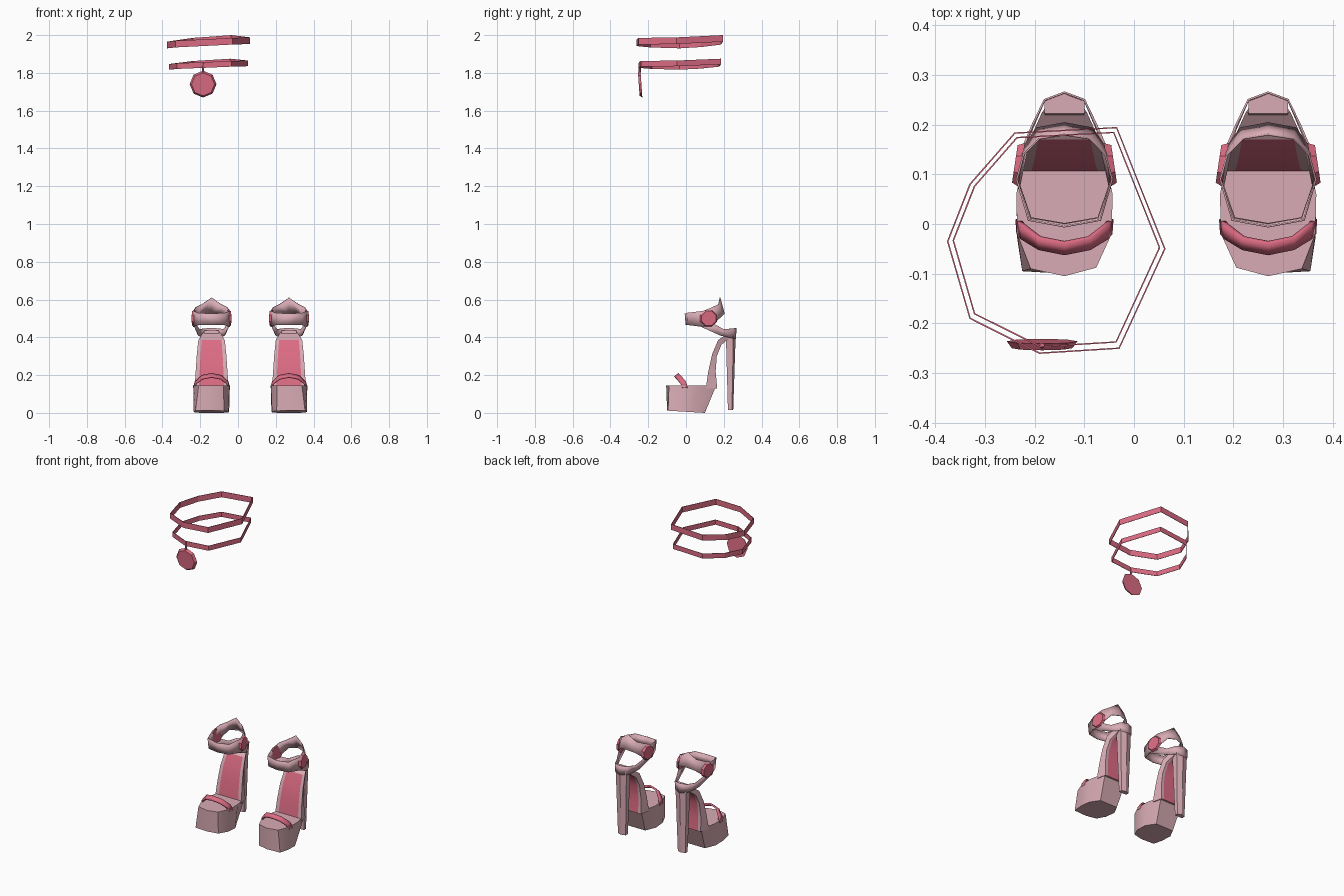
import bpy, bmesh, math
from mathutils import Matrix, Vector

cube = bpy.data.objects.get("Cube")
if cube:
    bpy.data.objects.remove(cube, do_unlink=True)


def material(name, color):
    mat = bpy.data.materials.new(name)
    mat.use_nodes = True
    mat.diffuse_color = color
    mat.node_tree.nodes["Principled BSDF"].inputs["Base Color"].default_value = color
    return mat


BLUSH = material("blush leather", (0.69, 0.41, 0.46, 1))
ROSE = material("rose trim", (0.72, 0.15, 0.23, 1))


def finish(name, bm, mats, thickness=0, smooth=30):
    """Turn a bmesh into a shaded object, thickened if it is a sheet."""
    bmesh.ops.recalc_face_normals(bm, faces=bm.faces)
    mesh = bpy.data.meshes.new(name)
    bm.to_mesh(mesh)
    bm.free()
    obj = bpy.data.objects.new(name, mesh)
    bpy.context.collection.objects.link(obj)
    for mat in mats:
        mesh.materials.append(mat)
    if thickness:
        solid = obj.modifiers.new("thickness", "SOLIDIFY")
        solid.thickness = thickness
        solid.offset = 0
    if smooth:
        bpy.ops.object.select_all(action="DESELECT")
        obj.select_set(True)
        bpy.context.view_layer.objects.active = obj
        bpy.ops.object.shade_smooth_by_angle(angle=math.radians(smooth))
    return obj


def skin(rows, closed=True, caps=False):
    """Join rows of points with quads."""
    bm = bmesh.new()
    grid = [[bm.verts.new(p) for p in row] for row in rows]
    count = len(rows[0])
    for low, high in zip(grid, grid[1:]):
        for i in range(count if closed else count - 1):
            j = (i + 1) % count
            bm.faces.new((low[i], low[j], high[j], high[i]))
    if caps:
        bm.faces.new(grid[0][::-1])
        bm.faces.new(grid[-1])
    return bm


def mirrored(half, closed):
    """Complete half a path that starts on the shoe's centre line."""
    if closed:
        return half + [(-x, y, z) for x, y, z in half[-2:0:-1]]
    return [(-x, y, z) for x, y, z in half[:0:-1]] + half


def disc(name, radius, depth, matrix, spin=0):
    bm = bmesh.new()
    bmesh.ops.create_cone(bm, cap_ends=True, segments=8, radius1=radius,
                          radius2=radius * 0.86, depth=depth,
                          matrix=matrix @ Matrix.Rotation(spin, 4, "Z"))
    return finish(name, bm, [ROSE], smooth=0)


def shoe(side, centre, sign):
    parts = []

    # Platform: wider at the outer toe corner, undercut at the back
    base = [(0, -0.1), (0.085, -0.095), (0.095, -0.03), (0.093, 0.04), (0.06, 0.1),
            (-0.06, 0.1), (-0.093, 0.04), (-0.09, -0.03), (-0.065, -0.085)]
    rim = [(0, -0.105), (0.068, -0.09), (0.095, -0.02), (0.097, 0.06), (0.075, 0.16),
           (-0.075, 0.16), (-0.097, 0.06), (-0.095, -0.02), (-0.064, -0.088)]
    rows = [[(x, y, 0.006 - 0.06 * y) for x, y in base], [(x, y, 0.145) for x, y in rim]]
    parts.append(finish(side + "_platform", skin(rows, caps=True), [BLUSH]))

    # Arched sole: front y, back y, front z, back z, half width
    arch = [(0.105, 0.165, 0.13, 0.13, 0.09), (0.118, 0.157, 0.22, 0.22, 0.084),
            (0.138, 0.163, 0.31, 0.3, 0.078), (0.17, 0.187, 0.385, 0.36, 0.07),
            (0.225, 0.235, 0.425, 0.4, 0.045)]
    rows = []
    for fy, by, fz, bz, w in arch:
        front = [(k * w, fy, fz) for k in (-1, -0.75, 0.75, 1)]
        back = [(k * w * 0.85, by, bz) for k in (1, 0.75, -0.75, -1)]
        rows.append(front + back)
    bm = skin(rows, caps=True)
    for face in bm.faces:
        mid = face.calc_center_median()
        if abs(mid.x) < 0.01 and 0.15 < mid.z < 0.4:
            face.material_index = 1
    parts.append(finish(side + "_arched_sole", bm, [BLUSH, ROSE]))

    # Heel: tapered six-sided post
    rows = []
    for z, w, front, mid, back in ((0.015, 0.026, 0.222, 0.243, 0.25),
                                   (0.38, 0.036, 0.212, 0.25, 0.262),
                                   (0.435, 0.04, 0.222, 0.25, 0.264)):
        rows.append([(-w, front, z), (w, front, z), (w, mid, z),
                     (0, back, z), (-w, mid, z)])
    parts.append(finish(side + "_heel", skin(rows, caps=True), [BLUSH]))

    # Heel cup: side wings running from the heel up to the ankle strap
    lower = [(0, 0.263, 0.39), (0.042, 0.245, 0.395), (0.07, 0.18, 0.41), (0.092, 0.07, 0.46)]
    upper = [(0, 0.265, 0.45), (0.04, 0.25, 0.447), (0.064, 0.2, 0.443), (0.09, 0.14, 0.475)]
    rows = [mirrored(lower, False), mirrored(upper, False)]
    parts.append(finish(side + "_heel_cup", skin(rows, closed=False), [BLUSH], 0.004))

    # Ankle strap: ring rising to a peak at the back
    lower = [(0, 0, 0.465), (0.068, 0.012, 0.465), (0.095, 0.09, 0.455),
             (0.086, 0.15, 0.475), (0.055, 0.193, 0.515), (0, 0.203, 0.525)]
    upper = [(0, -0.005, 0.525), (0.072, 0.008, 0.53), (0.096, 0.09, 0.54),
             (0.082, 0.14, 0.56), (0.05, 0.172, 0.575), (0, 0.18, 0.61)]
    rows = [mirrored(lower, True), mirrored(upper, True)]
    parts.append(finish(side + "_ankle_strap", skin(rows), [BLUSH], 0.004))

    # Toe strap: arch over the toes
    front = [(0, -0.06, 0.19), (0.05, -0.05, 0.18), (0.083, -0.03, 0.155), (0.092, -0.02, 0.13)]
    back = [(0, -0.037, 0.207), (0.05, -0.027, 0.197), (0.085, 0, 0.165), (0.094, 0.01, 0.13)]
    rows = [mirrored(front, False), mirrored(back, False)]
    parts.append(finish(side + "_toe_strap", skin(rows, closed=False), [ROSE], 0.01))

    # Studs on both sides of the ankle strap
    for label, way in (("outer", 1), ("inner", -1)):
        direction = Vector((way, 0.15, 0))
        turn = direction.to_track_quat("Z", "Y").to_matrix().to_4x4()
        place = Matrix.Translation((way * 0.093, 0.12, 0.5))
        parts.append(disc(side + "_" + label + "_stud", 0.048, 0.014,
                          place @ turn, math.pi / 8))

    # Place the shoe, mirroring its geometry for the right foot
    move = Matrix.Translation((centre, 0, 0)) @ Matrix.Diagonal((sign, 1, 1, 1))
    for part in parts:
        part.data.transform(move)
        if sign < 0:
            part.data.flip_normals()


shoe("left", 0.27, 1)
shoe("right", -0.14, -1)

# Neck bands: outline with the height of the top edge
outline = [(-0.375, -0.035, 1.965), (-0.33, 0.08, 1.972), (-0.24, 0.183, 1.985),
           (-0.035, 0.194, 2), (0.062, -0.05, 1.988), (-0.03, -0.25, 1.985),
           (-0.19, -0.26, 1.977), (-0.33, -0.19, 1.97)]


def band(name, scale, drop, slope, height):
    top = [(-0.15 + (x + 0.15) * scale, y * scale, 2 - drop + (z - 2) * slope)
           for x, y, z in outline]
    bottom = [(x, y, z - height) for x, y, z in top]
    finish(name, skin([bottom, top]), [ROSE], 0.003, smooth=0)


band("upper_band", 1, 0, 1, 0.035)
band("lower_band", 0.95, 0.125, 0.8, 0.03)

# Pendant hanging from the lower band
tilt = Matrix.Rotation(math.radians(94), 4, "X")
disc("pendant", 0.071, 0.014, Matrix.Translation((-0.185, -0.243, 1.74)) @ tilt)
disc("pendant_link", 0.006, 0.05, Matrix.Translation((-0.185, -0.245, 1.828)))
